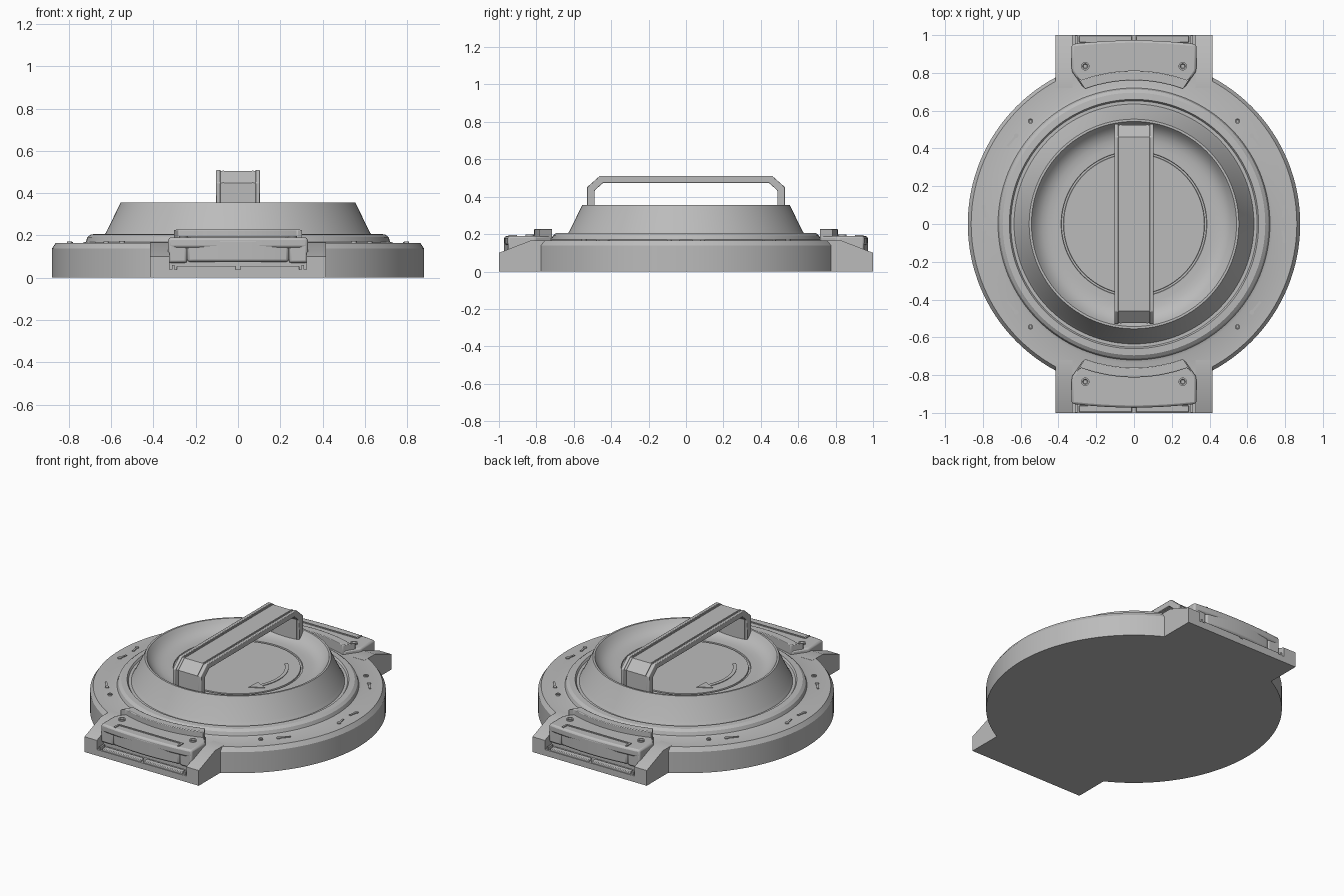
import bpy, bmesh, math
from mathutils import Vector

if "Cube" in bpy.data.objects:
    bpy.data.objects.remove(bpy.data.objects["Cube"])

grey = bpy.data.materials.new("plain grey")
grey.diffuse_color = (0.5, 0.5, 0.5, 1)
grey.use_nodes = True
grey.node_tree.nodes["Principled BSDF"].inputs["Base Color"].default_value = grey.diffuse_color


def finish(bm, name, bevel=0.0):
    bmesh.ops.remove_doubles(bm, verts=bm.verts, dist=1e-5)
    bmesh.ops.recalc_face_normals(bm, faces=bm.faces)
    me = bpy.data.meshes.new(name)
    bm.to_mesh(me)
    bm.free()
    me.materials.append(grey)
    for p in me.polygons:
        p.use_smooth = True
    me.set_sharp_from_angle(angle=math.radians(28))
    ob = bpy.data.objects.new(name, me)
    bpy.context.collection.objects.link(ob)
    if bevel:
        m = ob.modifiers.new("bevel", 'BEVEL')
        m.width, m.segments, m.limit_method = bevel, 2, 'ANGLE'
    return ob


def prism(name, pts, lo, hi, axis='Z', bevel=0.0):
    """Extrude a 2D outline: axis Z takes (x, y) points, axis X takes (y, z) points."""
    bm = bmesh.new()
    put = (lambda p, h: (p[0], p[1], h)) if axis == 'Z' else (lambda p, h: (h, p[0], p[1]))
    a = [bm.verts.new(put(p, lo)) for p in pts]
    b = [bm.verts.new(put(p, hi)) for p in pts]
    n = len(pts)
    bm.faces.new(a)
    bm.faces.new(b)
    for i in range(n):
        bm.faces.new((a[i], a[(i + 1) % n], b[(i + 1) % n], b[i]))
    return finish(bm, name, bevel)


def box(name, x0, x1, y0, y1, z0, z1, bevel=0.0):
    return prism(name, [(x0, y0), (x1, y0), (x1, y1), (x0, y1)], z0, z1, 'Z', bevel)


def lathe(name, profile, cx=0, cy=0, steps=128):
    bm = bmesh.new()
    vs = [bm.verts.new((cx + r, cy, z)) for r, z in profile]
    es = [bm.edges.new(p) for p in zip(vs, vs[1:])]
    bmesh.ops.spin(bm, geom=vs + es, cent=(cx, cy, 0), axis=(0, 0, 1),
                   angle=2 * math.pi, steps=steps)
    return finish(bm, name)


def arc(r, x0, x1, n=16):
    """Points on the front half of a circle, from x0 to x1."""
    xs = [x0 + (x1 - x0) * i / n for i in range(n + 1)]
    return [(x, -math.sqrt(r * r - x * x)) for x in xs]


# Round base with stepped collar
lathe("base", [(0, 0), (.88, 0), (.88, .138), (.862, .165), (.735, .165), (.72, .17),
               (.712, .192), (.695, .205), (.66, .207), (.652, .195), (.635, .195), (.628, .207), (.6, .207), (0, .207)])
# Raised cone with dished top and circular groove
lathe("dished_lid", [(.61, .195), (.63, .205), (.622, .218), (.555, .355), (.543, .355), (.53, .336),
                     (.51, .314), (.485, .298), (.455, .288), (.42, .285), (.386, .285),
                     (.384, .277), (.374, .277), (.372, .285), (0, .285)])


# Handle: chamfered arch with a rail on each edge
def arch(g):
    out = [(-.53 + g, .28), (-.53 + g, .45 - g * .4), (-.462 + g * .4, .51 - g),
           (.462 - g * .4, .51 - g), (.53 - g, .45 - g * .4), (.53 - g, .28)]
    inn = [(.488, .28), (.488, .434), (.443, .474), (-.443, .474), (-.488, .434), (-.488, .28)]
    return out + inn


prism("handle_bar", arch(.006), -.085, .085, 'X')
for s in (-1, 1):
    prism("handle_rail", arch(0), *sorted((s * .082, s * .103)), 'X', .004)
    prism("handle_inner_rib", arch(.002), *sorted((s * .066, s * .074)), 'X')

# Curved turning arrows on the lid
for s in (-1, 1):
    def pol(r, a):
        return (s * r * math.cos(a), s * -r * math.sin(a))
    a0, a1, n = -.78, .46, 18
    ang = [a0 + (a1 - a0) * i / n for i in range(n + 1)]
    pts = [pol(.302, a) for a in ang] + [pol(.335, a1), pol(.292, a1 + .28), pol(.245, a1)]
    pts += [pol(.28, a) for a in reversed(ang)]
    prism("turn_arrow", pts, .28, .289)

# Latches, front and back
for s in (-1, 1):
    def P(pts):
        return [(x, -s * y) for x, y in pts]

    def B(name, x0, x1, y0, y1, z0, z1, bevel=0.0):
        return box(name, x0, x1, *sorted((-s * y0, -s * y1)), z0, z1, bevel)

    for t in (-1, 1):
        # Sloped side arms
        side = [(-1, 0), (-1, .1), (-.83, .166), (-.72, .166), (-.72, 0)]
        prism("latch_arm", [(-s * y, z) for y, z in side], *sorted((t * .325, t * .415)), 'X')
        # Clip end blocks
        B("clip_end", *sorted((t * .24, t * .33)), -.953, -.85, .07, .188, .012)
        # Screw heads with sunken centres
        lathe("clip_screw", [(.022, .18), (.022, .198), (.014, .198), (.01, .191), (0, .191)],
              t * .258, s * .835, 24)
        # Sill end pegs
        B("sill_peg", *sorted((t * .3, t * .312)), -.998, -.95, .02, .06)
        B("sill_bar", *sorted((t * .01, t * .29)), -.995, -.96, .03, .055, .004)
    B("latch_core", -.33, .33, -.93, -.68, 0, .16)
    B("latch_sill", -.33, .33, -1, -.9, 0, .04)
    # Clip plate with concave inner edge and convex outer edge
    outer = [(x, -.952 - .02 * (1 - (x / .33) ** 2)) for x in [.33 - .66 * i / 16 for i in range(17)]]
    plate = [(-.33, -.81)] + arc(.765, -.265, .265) + [(.33, -.81)] + outer
    prism("clip_plate", P(plate), .14, .19, 'Z', .012)
    # Raised ridge along the inner edge
    ridge = [(-.305, -.785)] + arc(.76, -.26, .26) + [(.305, -.785)] + arc(.812, .28, -.28)
    prism("clip_ridge", P(ridge), .16, .228, 'Z', .01)
    # Finger grip hanging at the outer edge
    grip = [(-.24, -.9), (.24, -.9)] + [(x, -.955 - .018 * (1 - (x / .24) ** 2))
                                        for x in [.24 - .48 * i / 12 for i in range(13)]]
    prism("clip_grip", P(grip), .075, .182, 'Z', .012)
    B("grip_rim", -.23, .23, -.912, -.903, .18, .196)
    for t in (-1, 1):
        B("grip_rim_side", *sorted((t * .224, t * .236)), -.95, -.903, .18, .196)

# Small pins and key-shaped marks round the base
for sx in (-1, 1):
    for sy in (-1, 1):
        lathe("base_pin", [(.014, .16), (.014, .173), (.009, .173), (.007, .168), (0, .168)],
              sx * .548, sy * .545, 16)
        for head, tail in (((.623, .468), (.67, .412)), ((.797, .09), (.787, .035))):
            h = Vector((head[0] * sx, head[1] * sy))
            e = Vector((tail[0] * sx, tail[1] * sy))
            d = (e - h).normalized()
            w = Vector((-d.y, d.x)) * .006
            prism("key_mark_bar", [h + w, h - w, e - w, e + w], .16, .17)
            lathe("key_mark_head", [(.012, .16), (.012, .171), (0, .171)], h.x, h.y, 16)
